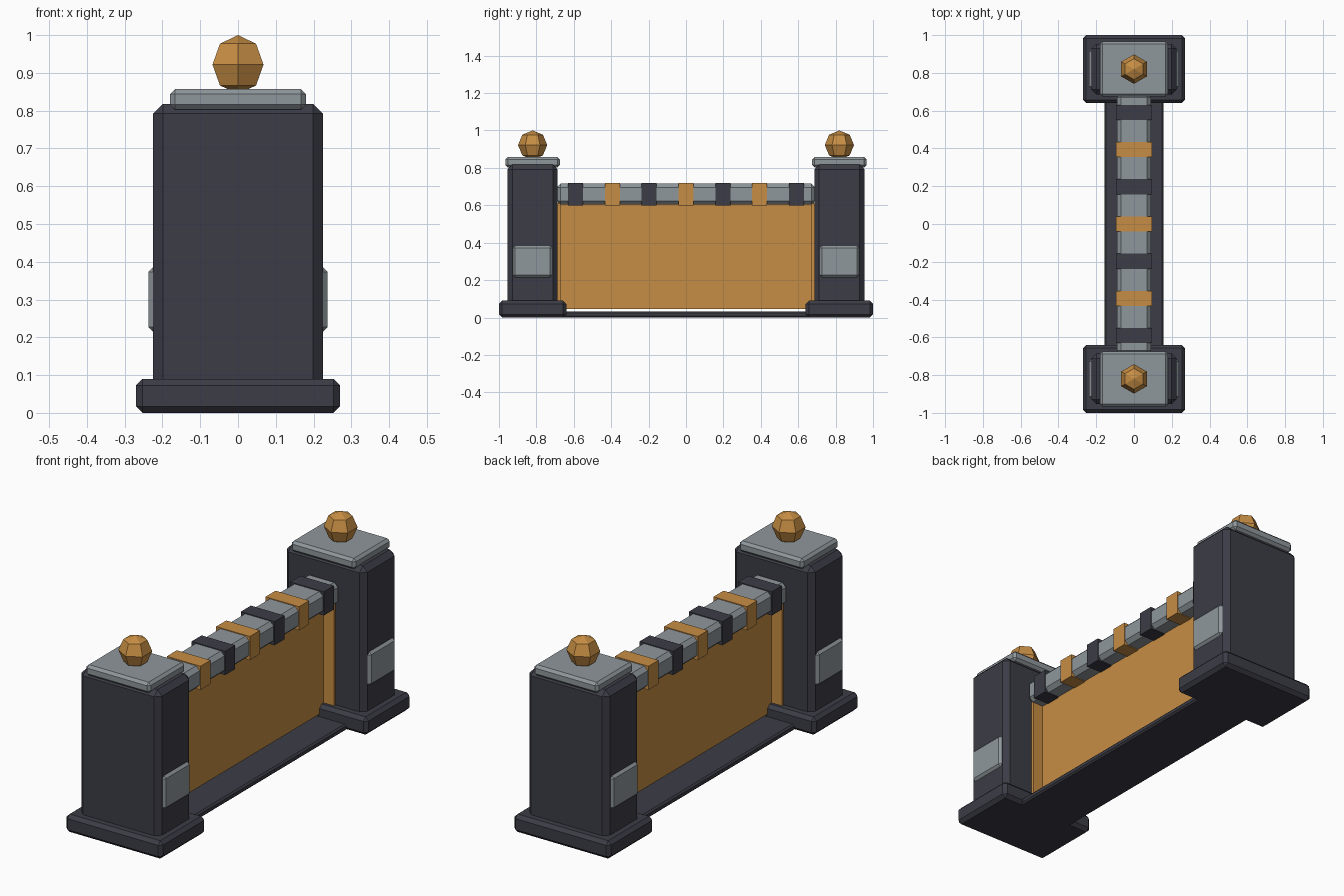
import bpy, bmesh

default = bpy.data.objects.get("Cube")
if default:
    bpy.data.objects.remove(default, do_unlink=True)


def make_material(name, rgb):
    mat = bpy.data.materials.new(name)
    mat.use_nodes = True
    mat.diffuse_color = (*rgb, 1)
    mat.node_tree.nodes["Principled BSDF"].inputs["Base Color"].default_value = (*rgb, 1)
    return mat


dark = make_material("dark_slate", (0.045, 0.045, 0.062))
grey = make_material("pale_grey", (0.275, 0.309, 0.332))
gold = make_material("warm_gold", (0.57, 0.27, 0.058))


def finish(name, bm, mat):
    mesh = bpy.data.meshes.new(name)
    bm.to_mesh(mesh)
    bm.free()
    mesh.materials.append(mat)
    obj = bpy.data.objects.new(name, mesh)
    bpy.context.collection.objects.link(obj)
    return obj


def box(name, mat, x, y, z, bevel=0):
    """Box from (low, high) ranges, with chamfered edges if asked."""
    bm = bmesh.new()
    bmesh.ops.create_cube(bm, size=1)
    for v in bm.verts:
        for i, (low, high) in enumerate((x, y, z)):
            v.co[i] = high if v.co[i] > 0 else low
    if bevel:
        bmesh.ops.bevel(bm, geom=bm.edges[:], offset=bevel, segments=1,
                        affect='EDGES', clamp_overlap=True)
    return finish(name, bm, mat)


def span(centre, half):
    return centre - half, centre + half


# Posts at both ends
for end, s in (("front", -1), ("back", 1)):
    mid = s * 0.82
    box(end + "_post_base", dark, span(0, 0.27), span(mid, 0.18), (0, 0.09), 0.017)
    box(end + "_post", dark, span(0, 0.225), span(mid, 0.134), (0.03, 0.818), 0.026)
    box(end + "_post_cap", grey, span(0, 0.18), span(mid, 0.146), (0.803, 0.857), 0.013)

    # Raised plates on the outer sides of the post
    for side, t in (("left", 1), ("right", -1)):
        box(f"{end}_{side}_plate", grey, span(t * 0.217, 0.02), span(mid, 0.105),
            (0.215, 0.385), 0.012)

    # Faceted ball finial
    bm = bmesh.new()
    bmesh.ops.create_uvsphere(bm, u_segments=6, v_segments=4, radius=0.078)
    bmesh.ops.translate(bm, verts=bm.verts, vec=(0, mid, 0.922))
    finish(end + "_finial", bm, gold)

    # Upright trim where the panel meets the post
    box(end + "_panel_trim", gold, span(0, 0.065), span(s * 0.684, 0.012), (0.045, 0.61))

# Floor strip, thin panel and top rail
box("floor_strip", dark, span(0, 0.156), span(0, 0.7), (0, 0.032), 0.008)
box("panel", gold, span(0, 0.008), span(0, 0.685), (0.045, 0.62))
box("top_rail", grey, span(0, 0.09), span(0, 0.69), (0.604, 0.716), 0.02)

# Alternating bands around the rail
for i in range(-3, 4):
    box(f"rail_band_{i + 4}", dark if i % 2 else gold, span(0, 0.094),
        span(i * 0.197, 0.04), (0.6, 0.72))
